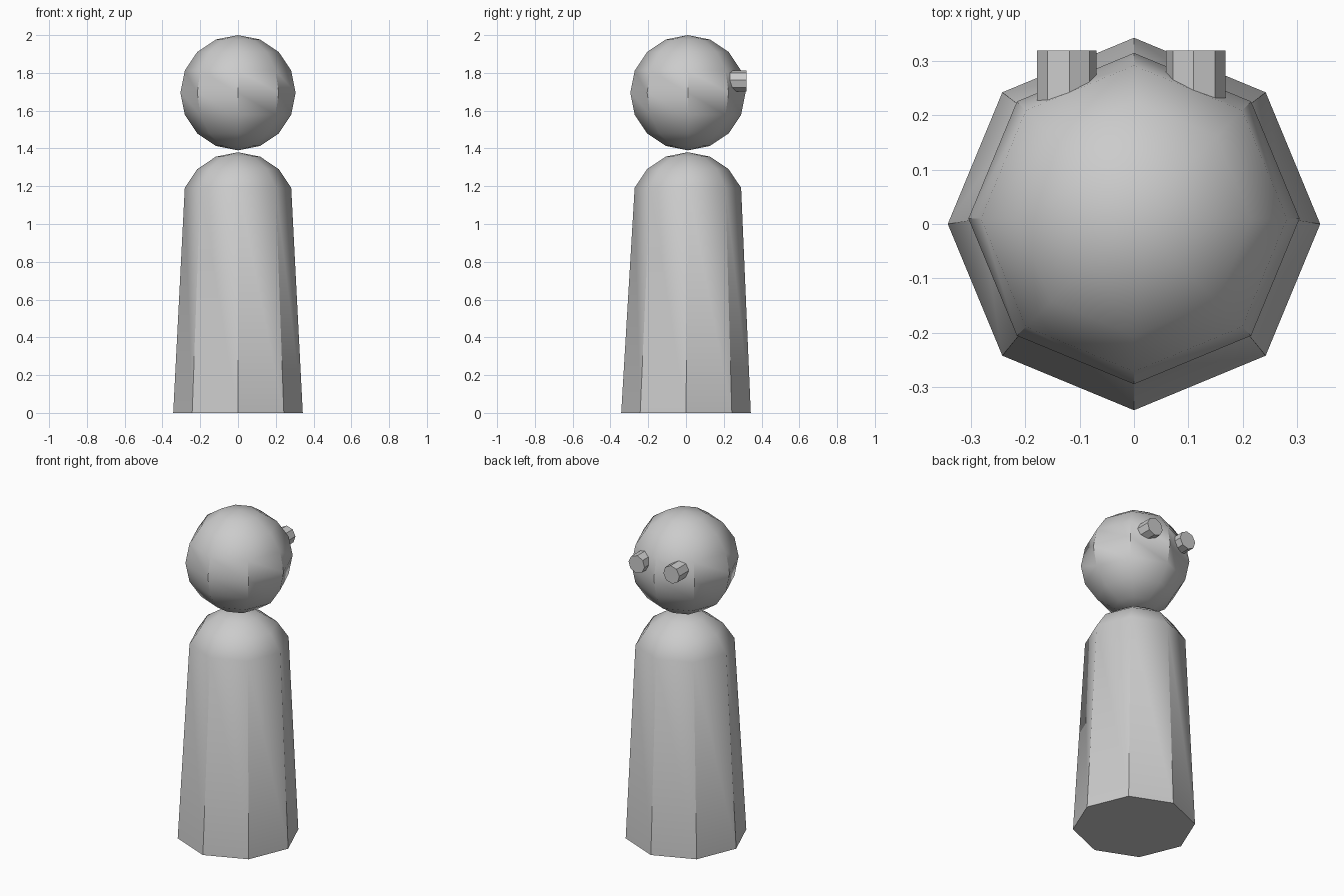
import bpy, bmesh
from math import radians
from mathutils import Matrix

if "Cube" in bpy.data.objects:
    bpy.data.objects.remove(bpy.data.objects["Cube"])

R = 0.305          # radius shared by head and shoulder dome
Y = 0.01           # slight offset of head and shoulders
BASE_R = 0.343


def finish(name, bm, location):
    bmesh.ops.recalc_face_normals(bm, faces=bm.faces)
    mesh = bpy.data.meshes.new(name)
    bm.to_mesh(mesh)
    bm.free()
    ob = bpy.data.objects.new(name, mesh)
    ob.location = location
    bpy.context.collection.objects.link(ob)
    bpy.ops.object.select_all(action='DESELECT')
    ob.select_set(True)
    bpy.context.view_layer.objects.active = ob
    bpy.ops.object.shade_smooth_by_angle(angle=radians(40))
    return ob


def ball():
    bm = bmesh.new()
    bmesh.ops.create_uvsphere(bm, u_segments=8, v_segments=8, radius=R)
    return bm


# Head: low-poly ball
finish("head", ball(), (0, Y, 2 - R))

# Body: half ball whose equator is pulled down and widened into the base
bm = ball()
dome_z = 1.38 - R
bmesh.ops.delete(bm, geom=[v for v in bm.verts if v.co.z < -0.01], context='VERTS')
for v in bm.verts:
    if v.co.z < 0.01:
        v.co.x *= BASE_R / R
        v.co.y = v.co.y * BASE_R / R - Y
        v.co.z = -dome_z
bmesh.ops.holes_fill(bm, edges=[e for e in bm.edges if e.is_boundary], sides=0)
finish("body", bm, (0, Y, dome_z))

# Eyes: mirrored octagonal pegs sunk into the +y side of the head
for side, name in ((-1, "left_eye"), (1, "right_eye")):
    bm = bmesh.new()
    turn = Matrix.Rotation(radians(90), 4, 'X') @ Matrix.Rotation(radians(5 * side), 4, 'Z')
    bmesh.ops.create_cone(bm, cap_ends=True, segments=8, radius1=0.055,
                          radius2=0.055, depth=0.12, matrix=turn)
    finish(name, bm, (side * 0.119 - 0.005, 0.26, 1.757))
